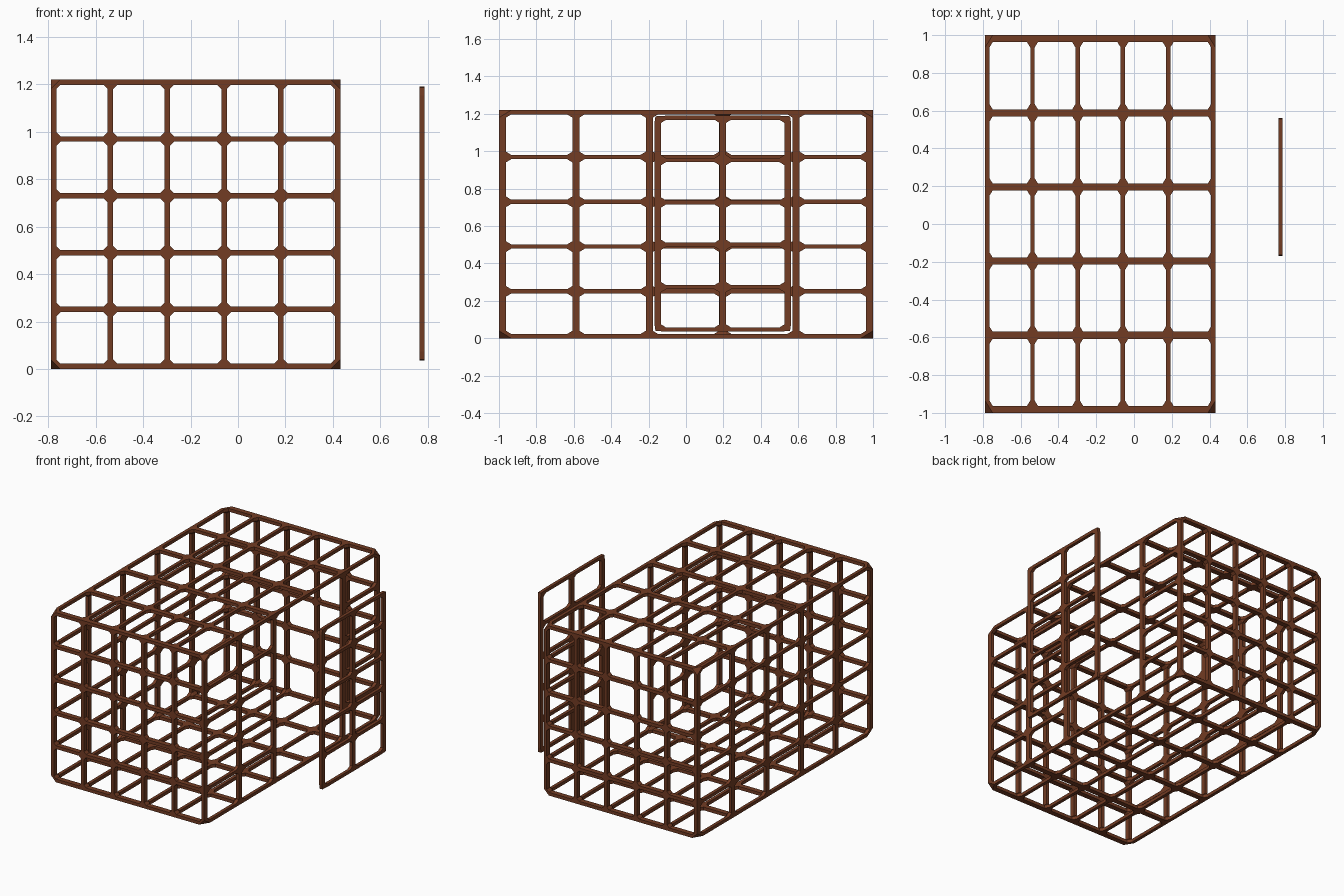
import bpy, bmesh
from itertools import product
from mathutils import Vector

if "Cube" in bpy.data.objects:
    bpy.data.objects.remove(bpy.data.objects["Cube"])

brown = bpy.data.materials.new("brown")
brown.diffuse_color = (0.17, 0.045, 0.017, 1)
brown.use_nodes = True
brown.node_tree.nodes["Principled BSDF"].inputs["Base Color"].default_value = brown.diffuse_color
JOINT = 2.5                      # joint reach, in bar half-widths
SIGNS = ((1, 1), (1, -1), (-1, -1), (-1, 1))


def step_node(n, axis):
    m = list(n)
    m[axis] += 1
    return tuple(m)


def lattice(name, edges, origin, step, r):
    """Square bars along grid edges, joined by convex knots at each node."""
    bm = bmesh.new()
    frames, owner, nodes = {}, {}, {}

    def pos(n):
        return Vector([origin[i] + n[i] * step[i] for i in range(3)])

    def frame(n, axis, sign):
        u, v = [i for i in range(3) if i != axis]
        ring = []
        for su, sv in SIGNS:
            p = pos(n)
            p[axis] += sign * JOINT * r[axis]
            p[u] += su * r[u]
            p[v] += sv * r[v]
            vert = bm.verts.new(p)
            owner[vert] = (n, axis, sign)
            ring.append(vert)
        frames[n, axis, sign] = ring
        nodes.setdefault(n, []).append((axis, sign))

    for n, axis in edges:
        frame(n, axis, 1)
        frame(step_node(n, axis), axis, -1)

    # knots
    for n, dirs in nodes.items():
        pts = [v for d in dirs for v in frames[(n, *d)]]
        if len(dirs) == 2:       # plain corner: narrow mitred section
            (a, sa), (b, sb) = dirs
            c = 3 - a - b
            for s, t in product((-1, 1), repeat=2):
                p = pos(n)
                p[a] += s * sa * 0.707 * r[a]
                p[b] += s * sb * 0.707 * r[b]
                p[c] += t * r[c]
                pts.append(bm.verts.new(p))
        bmesh.ops.convex_hull(bm, input=pts)

    # bars
    for n, axis in edges:
        a, b = frames[n, axis, 1], frames[step_node(n, axis), axis, -1]
        for i in range(4):
            j = (i + 1) % 4
            bm.faces.new((a[i], a[j], b[j], b[i]))

    # remove hidden caps between knots and bars
    caps = []
    for f in bm.faces:
        ids = {owner.get(v) for v in f.verts}
        if len(ids) == 1 and None not in ids:
            caps.append(f)
    bmesh.ops.delete(bm, geom=caps, context='FACES')
    bmesh.ops.recalc_face_normals(bm, faces=bm.faces[:])
    mesh = bpy.data.meshes.new(name)
    bm.to_mesh(mesh)
    bm.free()
    mesh.materials.append(brown)
    bpy.context.collection.objects.link(bpy.data.objects.new(name, mesh))


# cage: shell of a 5 x 5 x 5 grid, with a doorway in the right wall
cage_edges = []
for n in product(range(6), repeat=3):
    for axis in range(3):
        if n[axis] == 5:
            continue
        if not any(n[i] in (0, 5) for i in range(3) if i != axis):
            continue
        mid = list(n)
        mid[axis] += 0.5
        if mid[0] == 5 and 2 < mid[1] < 4 and 0 < mid[2] < 5:
            continue
        cage_edges.append((n, axis))
lattice("cage", cage_edges, (-0.777, -0.9813, 0.0115),
        (0.2394, 0.3925, 0.2394), (0.0115, 0.0187, 0.0115))

# door: 2 x 5 grid panel standing off to the right
door_edges = [((0, y, z), 1) for y in range(2) for z in range(6)]
door_edges += [((0, y, z), 2) for y in range(3) for z in range(5)]
lattice("door", door_edges, (0.775, -0.151, 0.047),
        (0.1, 0.3475, 0.2264), (0.0112, 0.0175, 0.011))
